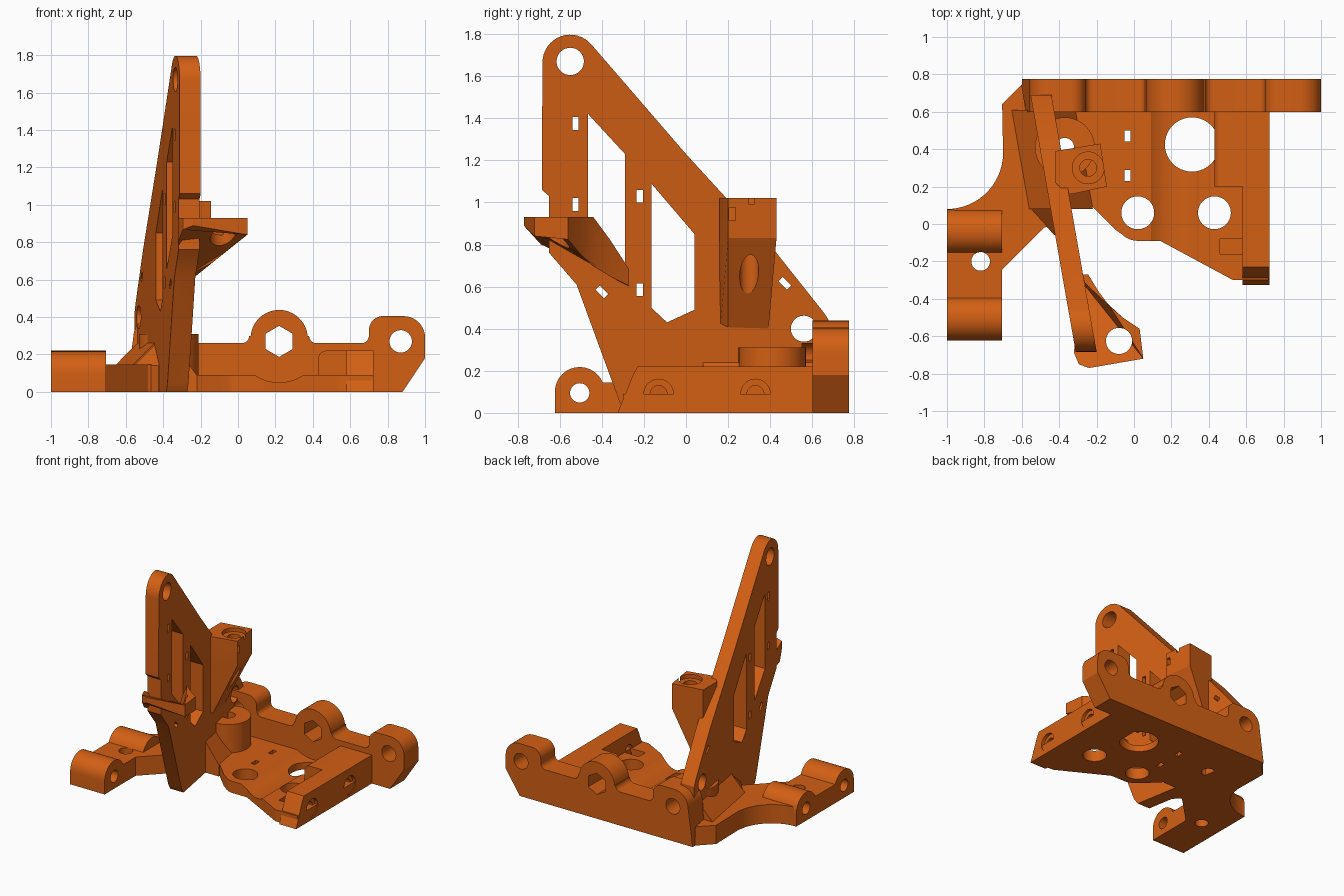
import bpy, bmesh, math

mat = bpy.data.materials.new("burnt_orange")
mat.diffuse_color = (0.65, 0.115, 0.007, 1)

AX = {"x": lambda u, v, w: (w, u, v), "y": lambda u, v, w: (u, w, v), "z": lambda u, v, w: (u, v, w)}


def arm_x(y):
    # centre line of the skewed arm in plan
    return -0.376 - 0.176 * y


def arc(cx, cy, r, a0, a1, n=10):
    return [(cx + r * math.cos(math.radians(a0 + (a1 - a0) * i / n)),
             cy + r * math.sin(math.radians(a0 + (a1 - a0) * i / n))) for i in range(n + 1)]


def circle(cx, cy, r, n=32):
    return arc(cx, cy, r, 0, 360 - 360 / n, n - 1)


def loft(name, rings):
    # closed solid through rings of equal point count
    bm = bmesh.new()
    vs = [[bm.verts.new(p) for p in ring] for ring in rings]
    n = len(vs[0])
    bm.faces.new(vs[0])
    bm.faces.new(vs[-1])
    for a, b in zip(vs, vs[1:]):
        for i in range(n):
            j = (i + 1) % n
            bm.faces.new((a[i], a[j], b[j], b[i]))
    bmesh.ops.recalc_face_normals(bm, faces=bm.faces)
    me = bpy.data.meshes.new(name)
    bm.to_mesh(me)
    bm.free()
    me.materials.append(mat)
    ob = bpy.data.objects.new(name, me)
    bpy.context.collection.objects.link(ob)
    return ob


def prism(name, pts, axis, a, b, skew=False):
    rings = [[AX[axis](u, v, w) for u, v in pts] for w in (a, b)]
    if skew:
        rings = [[(x + arm_x(y), y, z) for x, y, z in r] for r in rings]
    return loft(name, rings)


def rect(u0, u1, v0, v1):
    return [(u0, v0), (u1, v0), (u1, v1), (u0, v1)]


def cut(ob, pts, axis, a, b, skew=False):
    c = prism("cutter", pts, axis, a, b, skew)
    c.hide_render = True
    m = ob.modifiers.new("cut", "BOOLEAN")
    m.operation, m.solver, m.object = "DIFFERENCE", "EXACT", c
    bpy.context.view_layer.objects.active = ob
    bpy.ops.object.modifier_apply(modifier=m.name)
    bpy.data.objects.remove(c)


# back plate with three lugs
half = arc(0.885, 0.29, 0.115, 0, 90) + arc(0.775, 0.33, 0.075, 90, 180) \
    + arc(0.66, 0.30, 0.04, 0, -90, 6) + arc(0.42, 0.30, 0.04, -90, -180, 6)
left = [(0.44 - x, z) for x, z in reversed(half)]
left = [(max(x, -0.6), z) for x, z in left]
outline = [(-0.6, 0), (0.88, 0), (1.0, 0.18)] + half + arc(0.22, 0.285, 0.153, 5, 175, 20) + left
back = prism("back_plate", outline, "y", 0.6, 0.775)
for x in (-0.43, 0.87):
    cut(back, circle(x, 0.27, 0.06), "y", 0.5, 0.9)
cut(back, arc(0.22, 0.27, 0.083, 30, 330, 5), "y", 0.5, 0.9)

# base plate
base_pts = [(-0.42, 0.62), (-0.42, 0.1), (-0.23, 0.1), (-0.1, -0.03)] + arc(0.02, 0.03, 0.12, 225, 270, 5) \
    + [(0.14, -0.09), (0.53, -0.3), (0.72, -0.3), (0.72, 0.62)]
base = prism("base_plate", base_pts, "z", 0, 0.09)
cut(base, circle(0.22, 0.28, 0.23, 48), "y", -0.6, 0.6)
for x in (0.02, 0.43):
    cut(base, circle(x, 0.06, 0.088), "z", -0.1, 0.3)
cut(base, circle(0.31, 0.425, 0.145, 40), "z", -0.1, 0.3)
cut(base, circle(-0.37, 0.41, 0.05), "z", -0.1, 0.3)
for y in (0.26, 0.47):
    cut(base, rect(-0.05, -0.018, y - 0.03, y + 0.03), "z", -0.1, 0.3)
cut(base, rect(0.46, 0.585, -0.16, -0.08), "z", 0.03, 0.3)

# side rail: long narrow rib and wide rear block
rail = prism("side_rail", [(-0.325, 0), (0.61, 0), (0.61, 0.22), (-0.23, 0.22), (-0.25, 0.185)], "x", 0.58, 0.725)
block = prism("rail_block", [(0.43, 0), (0.59, 0), (0.59, 0.22)] + arc(0.47, 0.18, 0.04, 90, 180, 5),
              "y", 0.2, 0.61)
for y in (-0.13, 0.33):
    cut(rail, circle(y, 0.09, 0.07), "x", 0.7, 0.8)
    cut(rail, circle(y, 0.09, 0.04), "x", 0.5, 0.8)

# left flange joining the bar to the base
flange = prism("left_flange", [(-0.98, 0.08)] + arc(-1.0, 0.38, 0.3, -85, 0, 14)
               + [(-0.705, 0.64), (-0.6, 0.745), (-0.58, 0.62), (-0.42, 0.62), (-0.38, 0.1), (-0.42, 0.0),
                  (-0.48, -0.02), (-0.71, -0.25), (-0.71, 0.0)], "z", 0, 0.145)

# left hinge bar with two rounded humps
bar = prism("hinge_bar", [(0.08, 0)] + arc(-0.04, 0.1, 0.12, 0, 158, 14)
            + arc(-0.505, 0.1, 0.118, 22, 180, 14) + [(-0.623, 0)], "x", -1.0, -0.705)
for y in (-0.04, -0.505):
    cut(bar, circle(y, 0.095, 0.046), "x", -1.2, -0.5)
cut(bar, circle(-0.82, -0.2, 0.05), "z", -0.1, 0.4)

# tall skewed arm
arm_pts = [(-0.28, 0), (0.62, 0), (0.69, 0.1), (0.69, 0.42), (0.66, 0.47), (0.43, 0.76), (0.0, 1.23)] \
    + arc(-0.55, 1.665, 0.132, 40, 180, 16) \
    + [(-0.685, 1.06), (-0.65, 1.03), (-0.65, 0.76), (-0.52, 0.61), (-0.315, 0.05)]
arm = prism("arm", arm_pts, "x", -0.056, 0.056, True)
cut(arm, circle(-0.55, 1.67, 0.065), "x", -0.3, 0.3, True)
cut(arm, circle(0.56, 0.40, 0.062), "x", -0.3, 0.3, True)
cut(arm, [(-0.465, 1.42), (-0.29, 1.23), (-0.29, 0.66), (-0.465, 0.84)], "x", -0.3, 0.3, True)
cut(arm, [(-0.165, 1.09), (0.04, 0.85), (0.04, 0.49), (-0.09, 0.43), (-0.165, 0.5)], "x", -0.3, 0.3, True)
for y, z in ((-0.525, 1.375), (-0.525, 0.99), (-0.22, 1.03), (-0.22, 0.585)):
    cut(arm, rect(y - 0.015, y + 0.015, z - 0.03, z + 0.03), "x", -0.3, 0.3, True)
for y, z, s in ((-0.40, 0.575, 1), (0.47, 0.615, 1)):
    cut(arm, [(y - 0.03, z + 0.01), (y + 0.01, z - 0.03), (y + 0.03, z - 0.01), (y - 0.01, z + 0.03)],
        "x", -0.3, 0.3, True)
cut(arm, circle(-0.43, 0.27, 0.06), "y", 0.55, 0.9)

# wedge fillet along the arm root
wedge = prism("arm_root", [(-0.17, 0.0), (-0.17, 0.145), (-0.056, 0.26), (0.056, 0.24), (0.17, 0.09), (0.17, 0.0)],
              "y", 0.08, 0.61, True)
wedge_front = loft("arm_root_front", [
    [(arm_x(y) + dx, y, z) for dx, z in ((-w, 0), (-w, 0.14), (-0.05, h), (0, h), (0, 0))]
    for y, w, h in ((-0.06, 0.06, 0.15), (0.085, 0.168, 0.26))])
# round pillar standing on the base
pillar = prism("pillar", circle(-0.37, 0.41, 0.16, 40), "z", 0.05, 0.31)
for ob in (pillar, wedge, flange):
    cut(ob, circle(-0.37, 0.41, 0.05), "z", -0.1, 0.5)

# front foot bracket with sloped underside
foot_pts = [(-0.32, -0.69), (-0.295, -0.75), (-0.24, -0.77), (0.05, -0.72), (0.03, -0.56), (-0.06, -0.5),
            (-0.13, -0.44), (-0.19, -0.36), (-0.245, -0.27), (-0.31, -0.27)]


def foot_top(y):
    return 0.93 if y < -0.43 else 0.93 - (y + 0.43) * 1.55


def foot_low(x, y):
    low = max(0.84 - (0.05 - x) * 0.8, 0.90 - (y + 0.78) * 1.1, 0.60)
    return min(low, foot_top(y) - 0.03)


foot = loft("foot_bracket", [[(x, y, foot_low(x, y)) for x, y in foot_pts],
                             [(x, y, foot_top(y)) for x, y in foot_pts]])
cut(foot, circle(-0.08, -0.625, 0.07), "z", 0.3, 1.2)
# keep the arm window clear
cut(foot, [(-0.465, 1.42), (-0.29, 1.23), (-0.29, 0.66), (-0.465, 0.84)], "x", -0.3, 0.057, True)

# screw boss tapering down into the arm
boss_top = [(-0.36, 0.16), (-0.33, 0.16), (-0.15, 0.22), (-0.18, 0.43), (-0.42, 0.39), (-0.42, 0.22)]
boss_top[1:3] = [(-0.33, 0.16), (-0.145, 0.20)]
boss = loft("screw_boss", [
    [(min(x, arm_x(y) + 0.02 + 0.01 * i), min(y, 0.39), 0.375) for i, (x, y) in enumerate(boss_top)],
    [(x, y, 0.83) for x, y in boss_top], [(x, y, 1.02) for x, y in boss_top]])
cut(boss, circle(-0.245, 0.3, 0.045), "z", 0.2, 1.2)
cut(boss, circle(-0.245, 0.3, 0.085), "z", 0.99, 1.2)
cut(boss, rect(0.205, 0.235, 0.915, 0.975), "x", -0.2, 0.0)

# smooth round surfaces, keep crisp edges
for ob in bpy.context.collection.objects:
    ob.select_set(True)
bpy.context.view_layer.objects.active = arm
bpy.ops.object.shade_smooth_by_angle(angle=math.radians(25))
